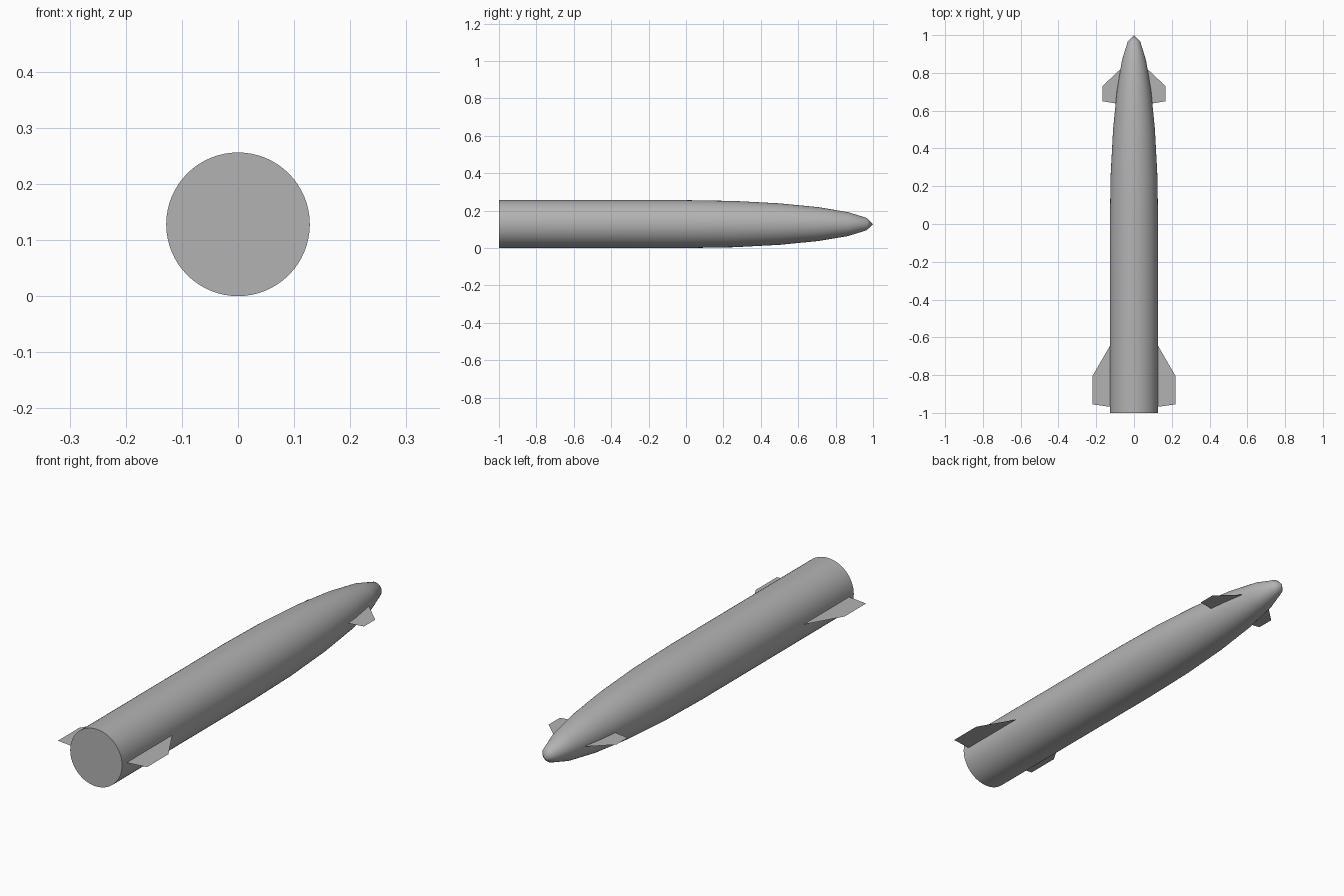
import bpy, bmesh, math
from mathutils import Vector

cube = bpy.data.objects.get("Cube")
if cube:
    bpy.data.objects.remove(cube)

RADIUS = 0.128
SIDES = 64

grey = bpy.data.materials.new("plain_grey")
grey.use_nodes = True
colour = (0.45, 0.45, 0.45, 1)
grey.diffuse_color = colour
grey.node_tree.nodes["Principled BSDF"].inputs["Base Color"].default_value = colour


def add_object(name, bm):
    mesh = bpy.data.meshes.new(name)
    bm.to_mesh(mesh)
    bm.free()
    obj = bpy.data.objects.new(name, mesh)
    obj.location.z = RADIUS
    mesh.materials.append(grey)
    bpy.context.collection.objects.link(obj)
    return obj


# Body: straight tube with a closed base and a long elliptical nose
profile = [(0, -1), (RADIUS, -1)]
for step in range(6):
    angle = math.radians(15 * step)
    profile.append((RADIUS * math.cos(angle), math.sin(angle)))
profile.append((0, 1))

bm = bmesh.new()
verts = [bm.verts.new((r, y, 0)) for r, y in profile]
edges = [bm.edges.new(pair) for pair in zip(verts, verts[1:])]
bmesh.ops.spin(bm, geom=verts + edges, cent=(0, 0, 0), axis=(0, 1, 0),
               angle=math.tau, steps=SIDES)
bmesh.ops.remove_doubles(bm, verts=bm.verts, dist=0.0001)
bmesh.ops.recalc_face_normals(bm, faces=bm.faces)
body = add_object("body", bm)
bpy.ops.object.select_all(action='DESELECT')
body.select_set(True)
bpy.context.view_layer.objects.active = body
bpy.ops.object.shade_smooth_by_angle(angle=math.radians(40))

# Fins: paper-thin horizontal plates, outlined from the root outward
outlines = {
    "nose_fin": [(0.05, 0.84), (0.167, 0.73), (0.167, 0.65), (0.05, 0.63)],
    "tail_fin": [(0.11, -0.615), (0.22, -0.805), (0.22, -0.955), (0.11, -0.97)],
}
for name, outline in outlines.items():
    for side, sign in (("left", 1), ("right", -1)):
        bm = bmesh.new()
        face = bm.faces.new([bm.verts.new((sign * x, y, 0)) for x, y in outline])
        face.normal_update()
        if face.normal.dot(Vector((0, 0, 1))) < 0:
            face.normal_flip()
        add_object(f"{side}_{name}", bm)
